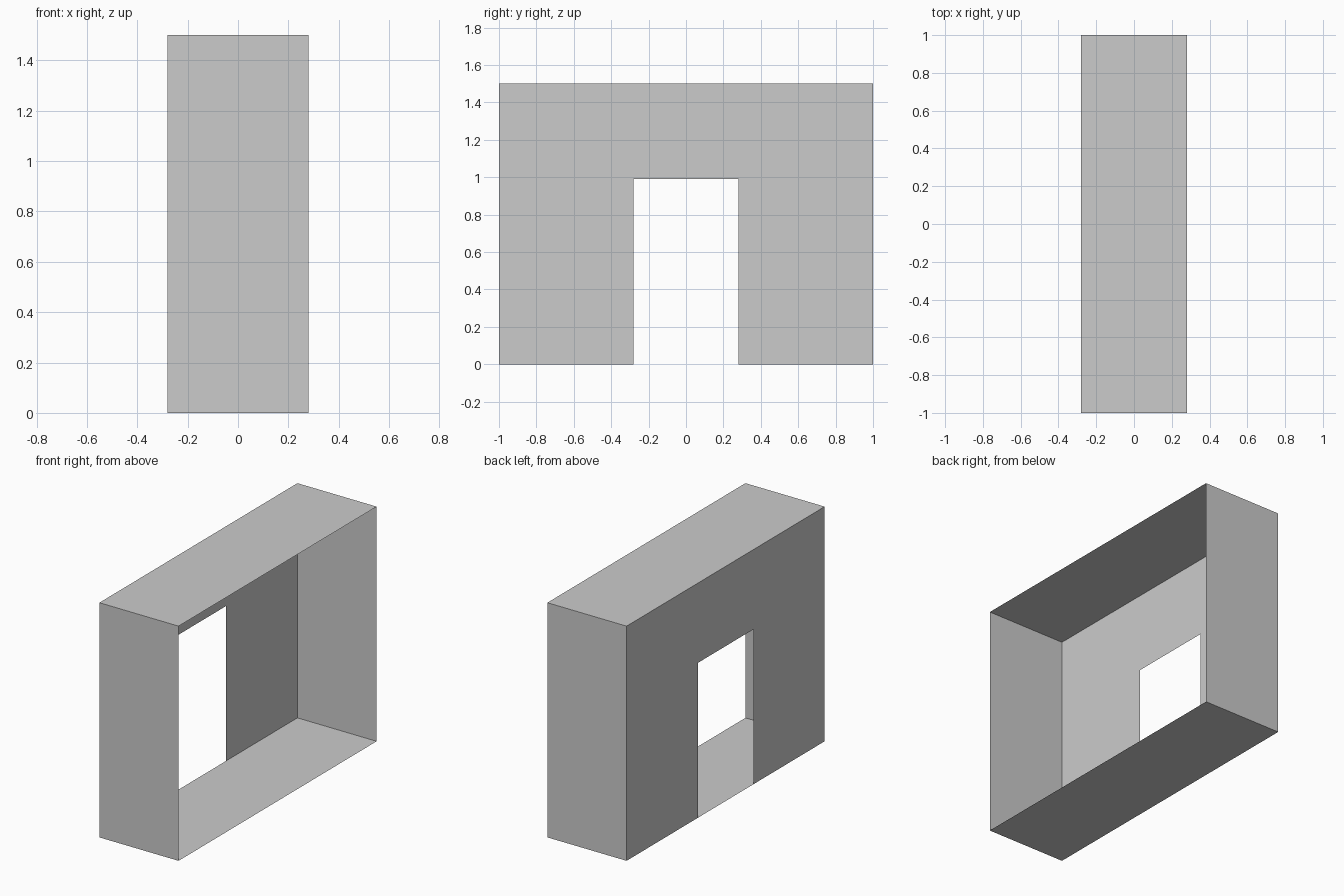
import bpy, bmesh

if "Cube" in bpy.data.objects:
    bpy.data.objects.remove(bpy.data.objects["Cube"])

DEPTH, HALF_W, HEIGHT = 0.28, 1.0, 1.5   # half depth (x), half width (y), height
DOOR_HALF, DOOR_TOP = 0.28, 0.99


def make_object(name, bm):
    mesh = bpy.data.meshes.new(name)
    bm.to_mesh(mesh)
    bm.free()
    obj = bpy.data.objects.new(name, mesh)
    bpy.context.collection.objects.link(obj)
    return obj


# Thin open frame: floor, ceiling and two end walls
outline = [(-HALF_W, 0), (HALF_W, 0), (HALF_W, HEIGHT), (-HALF_W, HEIGHT)]
bm = bmesh.new()
back = [bm.verts.new((-DEPTH, y, z)) for y, z in outline]
front = [bm.verts.new((DEPTH, y, z)) for y, z in outline]
for i in range(4):
    j = (i + 1) % 4
    bm.faces.new((back[i], back[j], front[j], front[i]))
make_object("room_frame", bm)

# Wall on the -x side with a doorway; the +x side stays open
half = [(HALF_W, HEIGHT), (HALF_W, 0), (DOOR_HALF, 0), (DOOR_HALF, DOOR_TOP)]
profile = half + [(-y, z) for y, z in reversed(half)]
bm = bmesh.new()
wall = bm.faces.new([bm.verts.new((-DEPTH, y, z)) for y, z in profile])
wall.normal_update()
if wall.normal.x > 0:
    wall.normal_flip()
bmesh.ops.triangulate(bm, faces=[wall])
bmesh.ops.dissolve_limit(bm, angle_limit=0.01, verts=bm.verts[:], edges=bm.edges[:])
make_object("doorway_wall", bm)
